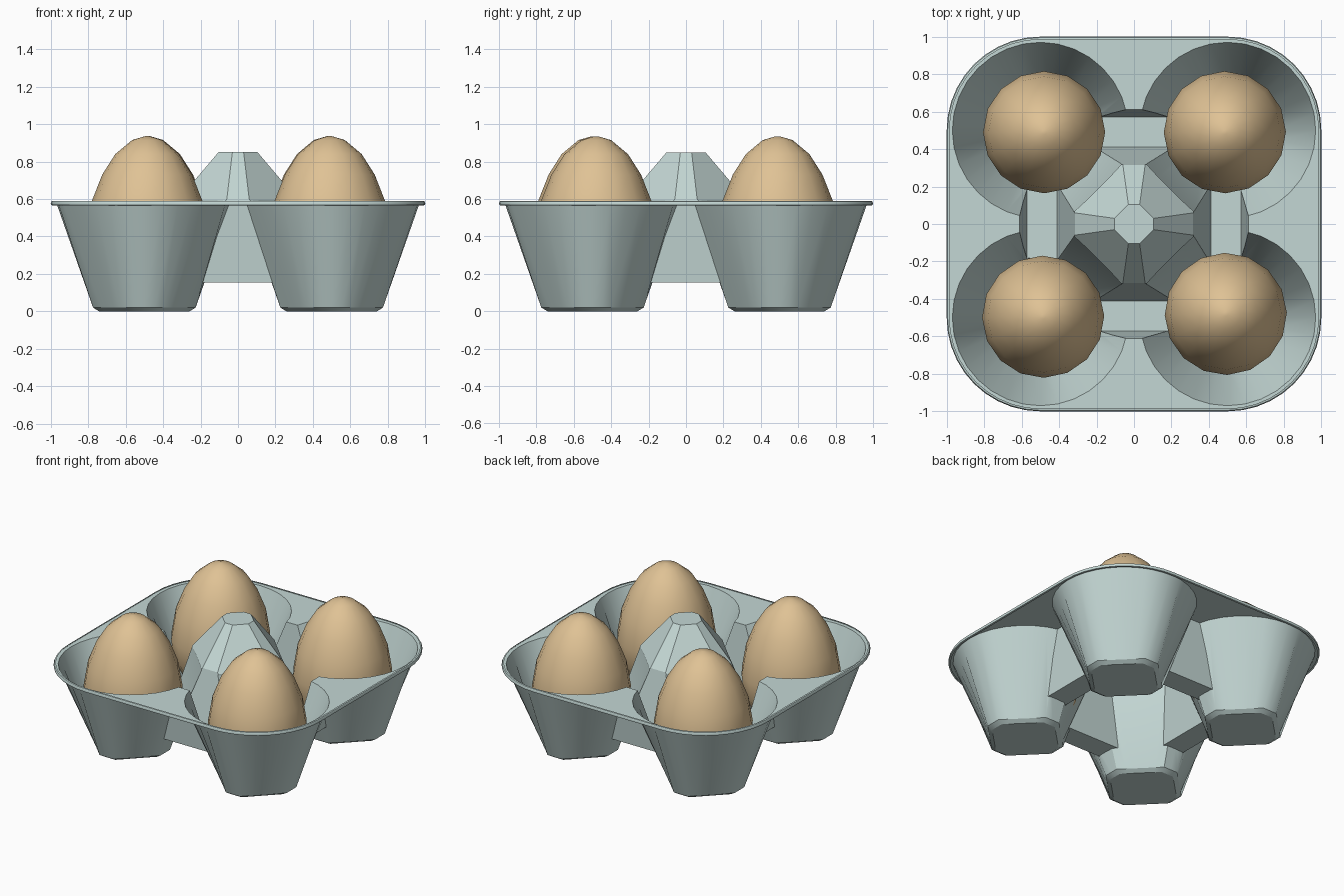
import bpy, bmesh, math
from mathutils import Matrix, Vector

if "Cube" in bpy.data.objects:
    bpy.data.objects.remove(bpy.data.objects["Cube"])

TOP = 0.58


def material(name, color):
    m = bpy.data.materials.new(name)
    m.diffuse_color = color
    m.use_nodes = True
    m.node_tree.nodes["Principled BSDF"].inputs["Base Color"].default_value = m.diffuse_color
    return m


pulp = material("pulp", (0.55, 0.68, 0.66, 1))
shell = material("shell", (0.74, 0.54, 0.30, 1))


def loft(name, rings):
    """Closed solid through rings of equal point count."""
    bm = bmesh.new()
    loops = [[bm.verts.new(p) for p in ring] for ring in rings]
    n = len(loops[0])
    for a, b in zip(loops, loops[1:]):
        for i in range(n):
            j = (i + 1) % n
            bm.faces.new((a[i], a[j], b[j], b[i]))
    bm.faces.new(loops[0])
    bm.faces.new(loops[-1])
    bmesh.ops.recalc_face_normals(bm, faces=bm.faces)
    me = bpy.data.meshes.new(name)
    bm.to_mesh(me)
    bm.free()
    ob = bpy.data.objects.new(name, me)
    bpy.context.collection.objects.link(ob)
    return ob


def boolean(target, tool, operation):
    m = target.modifiers.new("cut", 'BOOLEAN')
    m.operation, m.object, m.solver = operation, tool, 'EXACT'
    bpy.context.view_layer.objects.active = target
    bpy.ops.object.modifier_apply(modifier=m.name)
    bpy.data.objects.remove(tool)


def smooth(ob, angle=30):
    bpy.ops.object.select_all(action='DESELECT')
    ob.select_set(True)
    bpy.context.view_layer.objects.active = ob
    bpy.ops.object.shade_smooth_by_angle(angle=math.radians(angle))


def rounded_square(half, radius, z, steps=10):
    pts = []
    for k in range(4):
        cx = (half - radius) * (1 if k in (0, 3) else -1)
        cy = (half - radius) * (1 if k < 2 else -1)
        for s in range(steps + 1):
            a = math.pi / 2 * (k + s / steps)
            pts.append((cx + radius * math.cos(a), cy + radius * math.sin(a), z))
    return pts


def post_ring(long, short, z):
    pts = []
    for k in range(4):
        for s in (-short, short):
            pts.append(Matrix.Rotation(k * math.pi / 2, 3, 'Z') @ Vector((long, s, z)))
    return pts


def cup_rings(cx, cy):
    """Chamfered diagonal square base widening to a circle, flattened next to the post."""
    inward = math.atan2(-cy, -cx)
    rings = []
    for z, scale in ((0, 0.88), (0.02, 1.0), (TOP, None), (0.64, None)):
        ring = []
        for i in range(32):
            a = i * math.pi / 16
            if scale is None:
                c = math.cos(a)
                r = min(0.47, 0.438 / c) if c > 0.5 else 0.47
            else:
                q = (a + math.pi / 4) % (math.pi / 2) - math.pi / 4
                r = scale * min(0.232 / math.cos(q),
                                0.2737 / math.cos(abs(q) - math.pi / 4))
            ring.append((cx + r * math.cos(a + inward), cy + r * math.sin(a + inward), z))
        rings.append(ring)
    return rings


# Tray: block plus central post, with cups and troughs cut out
tray = loft("tray", [rounded_square(0.995, 0.495, -0.3), rounded_square(0.995, 0.495, TOP)])
post = loft("post", [post_ring(0.384, 0.069, 0.52), post_ring(0.104, 0.03, 0.85)])
boolean(tray, post, 'UNION')
for cx in (-0.5, 0.5):
    for cy in (-0.5, 0.5):
        boolean(tray, loft("cup_cutter", cup_rings(cx, cy)), 'DIFFERENCE')
for k in range(4):
    rot = Matrix.Rotation(k * math.pi / 2, 3, 'Z')
    rings = []
    for z, y0, y1 in ((0.155, 0.41, 0.57), (0.62, 0.312, 0.614)):
        rings.append([rot @ Vector(p) for p in
                      ((-0.22, y0, z), (0.22, y0, z), (0.22, y1, z), (-0.22, y1, z))])
    boolean(tray, loft("trough_cutter", rings), 'DIFFERENCE')

# Keep only the moulded sheet, dropping block sides and bottom
bm = bmesh.new()
bm.from_mesh(tray.data)
bmesh.ops.delete(bm, geom=[f for f in bm.faces if min(v.co.z for v in f.verts) < -0.1],
                 context='FACES')
bmesh.ops.remove_doubles(bm, verts=bm.verts, dist=0.0005)
bm.to_mesh(tray.data)
bm.free()
tray.data.materials.clear()
tray.data.materials.append(pulp)
smooth(tray, 25)

# Rolled rim around the edge
rim_profile = [(0.985, 0.59), (0.995, 0.588), (1.0, 0.578), (0.998, 0.567), (0.985, 0.566)]
rim = loft("rim", [rounded_square(h, h - 0.5, z) for h, z in rim_profile])
bm = bmesh.new()
bm.from_mesh(rim.data)
bmesh.ops.delete(bm, geom=[f for f in bm.faces if len(f.verts) > 4], context='FACES')
bm.to_mesh(rim.data)
bm.free()
rim.data.materials.append(pulp)
smooth(rim, 40)

# Eggs
profile = [(0.012, 0.04), (0.15, 0.065), (0.25, 0.15), (0.308, 0.27), (0.326, 0.41),
           (0.297, 0.585), (0.24, 0.73), (0.17, 0.84), (0.08, 0.915), (0.012, 0.935)]
for i, (x, y) in enumerate(((-0.48, 0.49), (0.485, 0.49), (-0.485, -0.495), (0.49, -0.48))):
    turn = 0.4 * i
    egg = loft("egg_%d" % (i + 1), [
        [(x + r * math.cos(turn + j * math.pi / 8), y + r * math.sin(turn + j * math.pi / 8), z)
         for j in range(16)] for r, z in profile])
    egg.data.materials.append(shell)
    smooth(egg, 50)
